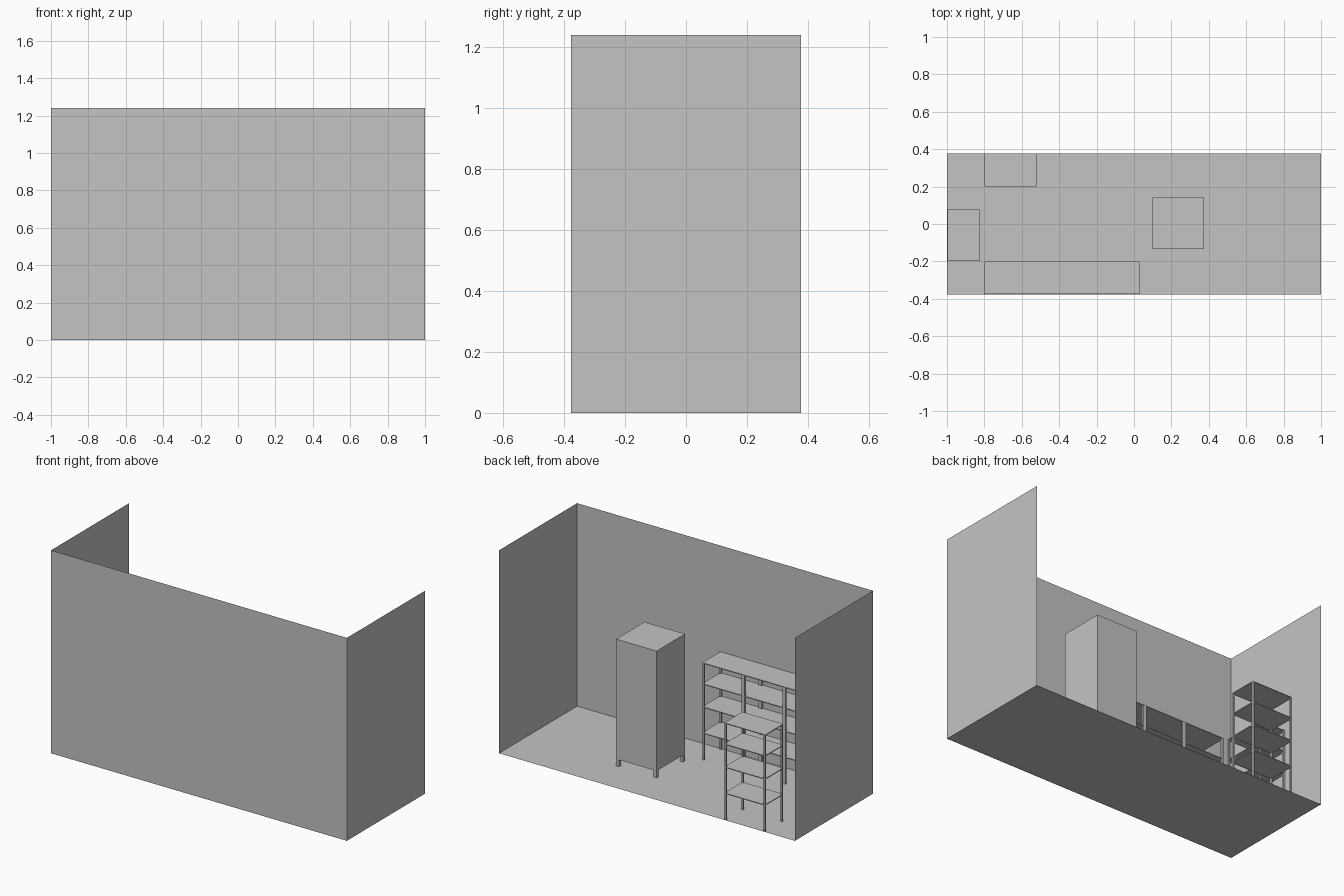
import bpy, bmesh
from mathutils import Matrix, Vector

if "Cube" in bpy.data.objects:
    bpy.data.objects.remove(bpy.data.objects["Cube"])

grey = bpy.data.materials.new("plain grey")
grey.diffuse_color = (0.55, 0.55, 0.55, 1)
grey.use_nodes = True
grey.node_tree.nodes["Principled BSDF"].inputs["Base Color"].default_value = grey.diffuse_color

X, Y, H = 1.0, 0.377, 1.24   # room half width, half depth, wall height


def finish(name, bm):
    mesh = bpy.data.meshes.new(name)
    bm.to_mesh(mesh)
    bm.free()
    mesh.materials.append(grey)
    obj = bpy.data.objects.new(name, mesh)
    bpy.context.collection.objects.link(obj)
    return obj


def add_box(bm, lo, hi):
    lo, hi = Vector(lo), Vector(hi)
    size = hi - lo
    m = Matrix.Translation((lo + hi) / 2) @ Matrix.Diagonal((*size, 1))
    bmesh.ops.create_cube(bm, size=1, matrix=m)


def sheet(name, corners):
    bm = bmesh.new()
    bm.faces.new([bm.verts.new(c) for c in corners])
    return finish(name, bm)


def add_posts(bm, x0, x1, y0, y1, z1, t):
    for x in (x0, x1 - t):
        for y in (y0, y1 - t):
            add_box(bm, (x, y, 0), (x + t, y + t, z1))


def shelf_unit(name, x0, x1, y0, y1):
    # four corner posts
    bm = bmesh.new()
    add_posts(bm, x0, x1, y0, y1, 0.593, 0.011)
    finish(name + "_posts", bm)
    # four thin boards
    bm = bmesh.new()
    for z in (0.165, 0.324, 0.465, 0.593):
        add_box(bm, (x0, y0, z - 0.005), (x1, y1, z))
    finish(name + "_boards", bm)


# room: floor and three thin walls, open at the back
sheet("floor", [(-X, -Y, 0), (X, -Y, 0), (X, Y, 0), (-X, Y, 0)])
sheet("front_wall", [(-X, -Y, 0), (X, -Y, 0), (X, -Y, H), (-X, -Y, H)])
for side, x in (("left", -X), ("right", X)):
    sheet(side + "_wall", [(x, -Y, 0), (x, Y, 0), (x, Y, H), (x, -Y, H)])

# row of three shelf units along the front wall
W = 0.276
for i in range(3):
    x = -0.798 + i * W
    shelf_unit("front_shelf_%d" % (i + 1), x, x + W, -0.375, -0.2)

# single shelf units by the left wall and the open side
shelf_unit("left_shelf", -0.998, -0.823, -0.199, 0.077)
shelf_unit("back_shelf", -0.798, -0.522, 0.201, 0.376)

# cabinet body on four short feet
cx0, cx1, cy0, cy1 = 0.1, 0.374, -0.133, 0.141
bm = bmesh.new()
add_box(bm, (cx0, cy0, 0.042), (cx1, cy1, 0.775))
finish("cabinet_body", bm)
bm = bmesh.new()
add_posts(bm, cx0, cx1, cy0, cy1, 0.042, 0.02)
finish("cabinet_feet", bm)
